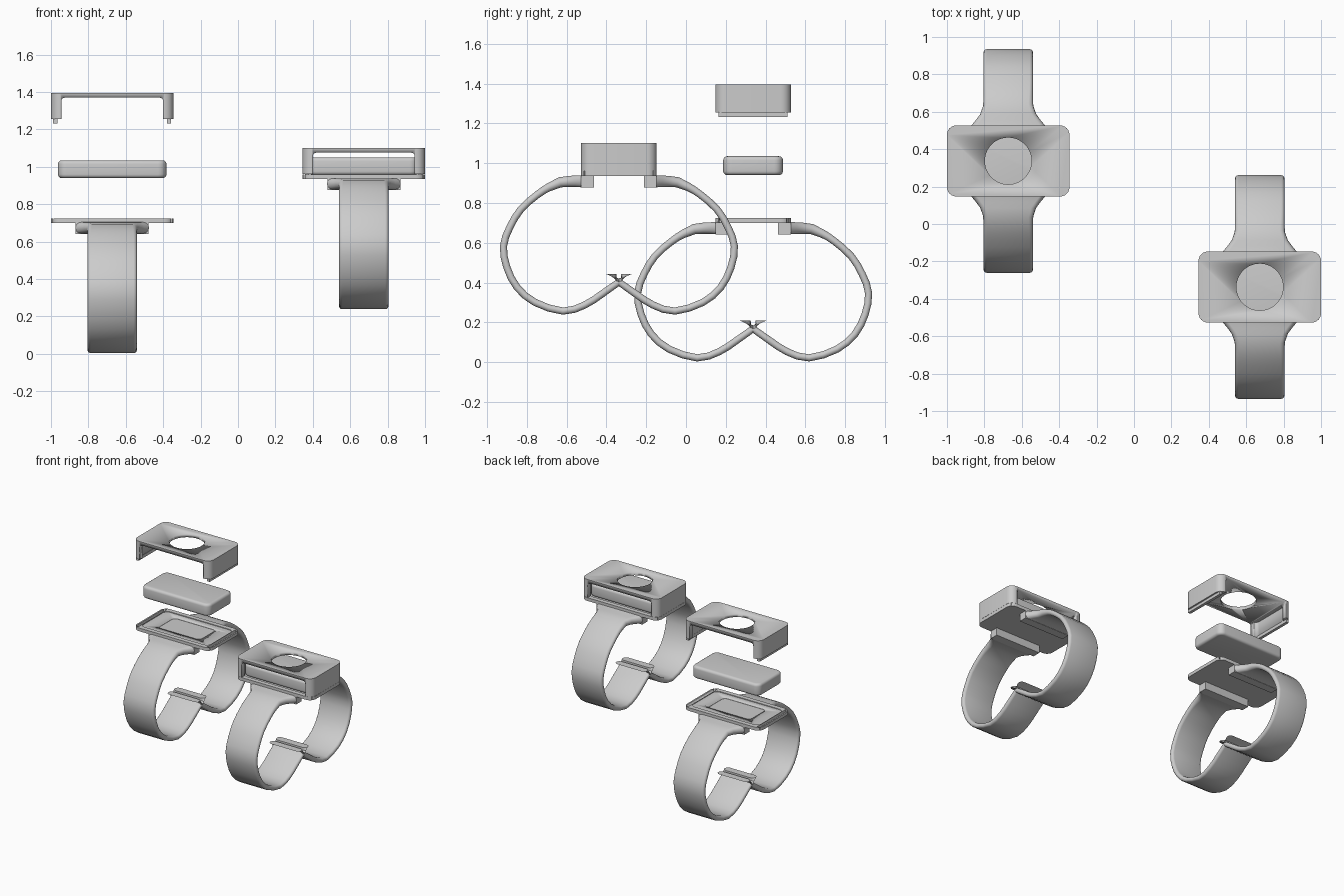
import bpy, bmesh
from math import sin, cos, pi
from mathutils import Vector

if "Cube" in bpy.data.objects:
    bpy.data.objects.remove(bpy.data.objects["Cube"])


def finish(bm, name, smooth=True):
    bmesh.ops.recalc_face_normals(bm, faces=bm.faces[:])
    me = bpy.data.meshes.new(name)
    bm.to_mesh(me)
    bm.free()
    ob = bpy.data.objects.new(name, me)
    bpy.context.collection.objects.link(ob)
    bpy.ops.object.select_all(action='DESELECT')
    ob.select_set(True)
    bpy.context.view_layer.objects.active = ob
    if smooth:
        bpy.ops.object.shade_smooth_by_angle(angle=0.6)
    return ob


def slab(name, c, w, d, z0, z1, r=0.0, bevel=0.0, seg=6):
    """Upright prism on a rounded-rectangle plan, optionally with rounded rims."""
    bm = bmesh.new()
    pts = []
    for k, (sx, sy) in enumerate(((1, 1), (-1, 1), (-1, -1), (1, -1))):
        for i in range(seg + 1 if r else 1):
            a = (k + i / seg) * pi / 2
            pts.append((c[0] + sx * (w / 2 - r) + r * cos(a),
                        c[1] + sy * (d / 2 - r) + r * sin(a), z0))
    f = bm.faces.new([bm.verts.new(p) for p in pts])
    ext = bmesh.ops.extrude_face_region(bm, geom=[f])
    bmesh.ops.translate(bm, vec=(0, 0, z1 - z0),
                        verts=[v for v in ext['geom'] if isinstance(v, bmesh.types.BMVert)])
    if bevel:
        rim = [e for e in bm.edges if abs(e.verts[0].co.z - e.verts[1].co.z) < 1e-5]
        bmesh.ops.bevel(bm, geom=rim, offset=bevel, segments=4, profile=0.5, affect='EDGES')
    return finish(bm, name)


def cylinder(name, c, r, z0, z1):
    bm = bmesh.new()
    bmesh.ops.create_cone(bm, cap_ends=True, segments=48, radius1=r, radius2=r, depth=z1 - z0)
    bmesh.ops.translate(bm, vec=(c[0], c[1], (z0 + z1) / 2), verts=bm.verts[:])
    return finish(bm, name)


def cut(ob, cutter):
    m = ob.modifiers.new("cut", 'BOOLEAN')
    m.operation, m.solver, m.object = 'DIFFERENCE', 'EXACT', cutter
    bpy.context.view_layer.objects.active = ob
    # cut goes ahead of any smoothing modifier
    bpy.ops.object.modifier_move_to_index(modifier=m.name, index=0)
    bpy.ops.object.modifier_apply(modifier=m.name)
    bpy.data.objects.remove(cutter)


# strap centre line: distance from middle, height, half width, thickness
PATH = [(.19, .674, .197, .060), (.22, .674, .172, .058), (.25, .673, .150, .056),
        (.295, .669, .134, .052), (.35, .645, .1325, .042), (.407, .609, .1325, .037),
        (.492, .534, .1325, .036), (.548, .443, .1325, .036), (.58, .348, .1325, .036),
        (.563, .242, .1325, .036), (.512, .142, .1325, .036), (.422, .066, .1325, .036),
        (.281, .022, .1325, .036), (.171, .053, .1325, .036), (.085, .108, .1325, .036),
        (0, .168, .1325, .034)]


def strap(name, c, dz, side):
    P = [Vector(p) for p in PATH]
    line = []
    # halve each step along a smooth curve
    for i in range(len(P) - 1):
        a, b = P[i], P[i + 1]
        line.append(a)
        if 4 <= i < len(P) - 2:
            line.append((9 * (a + b) - P[i - 1] - P[i + 2]) / 16)
    line.append(P[-1])
    bm = bmesh.new()
    rings = []

    def ring(inner, outer, w):
        mid, half = (inner + outer) / 2, (outer - inner) / 2
        e = half.length
        vs = []
        for k in (1, -1):
            for i in range(7):
                a = k * (-pi / 2 + pi * i / 6) if k > 0 else pi / 2 - pi * i / 6
                q = mid + half * sin(a)
                vs.append(bm.verts.new((c[0] + k * (w - e + e * cos(a)),
                                        c[1] + side * q.x, q.y + dz)))
        rings.append(vs)

    for i, p in enumerate(line):
        t = (line[min(i + 1, len(line) - 1)] - line[max(i - 1, 0)]).to_2d()
        if i == 0:
            t = Vector((1, 0))
        t.normalize()
        n = Vector((-t.y, t.x)) * p[3] / 2
        q = p.to_2d()
        ring(q + n, q - n, p[2])
    # level-cut tip of the strap
    ring(Vector((-.067, .209)), Vector((-.012, .209)), .1325)
    # the tip's two sides must match the ring before it
    a, b = rings[-2], rings[-1]
    if (a[0].co - b[0].co).length > (a[0].co - b[6].co).length:
        for v, co in zip(b, [v.co.copy() for v in b[6::-1] + b[:6:-1]]):
            v.co = co
    for a, b in zip(rings, rings[1:]):
        for i in range(len(a)):
            j = (i + 1) % len(a)
            bm.faces.new((a[i], a[j], b[j], b[i]))
    bm.faces.new(rings[0])
    bm.faces.new(rings[-1])
    return finish(bm, name)


def cover(name, c, z):
    # open-fronted housing with round window, z = bottom of its legs
    ob = slab(name, c, .655, .38, z, z + .14, .05)
    cut(ob, slab("pocket", c, .59, .31, z - .05, z + .112, .03))
    bm = bmesh.new()
    pts = [(-.272, -.05), (.272, -.05), (.272, .095)]
    pts += [(.255 + .02 * cos(a), .095 + .02 * sin(a)) for a in (pi / 4, pi / 2)]
    pts += [(-x, h) for x, h in pts[:1:-1]]
    f = bm.faces.new([bm.verts.new((c[0] + x, c[1] - .3, z + h)) for x, h in pts])
    ext = bmesh.ops.extrude_face_region(bm, geom=[f])
    bmesh.ops.translate(bm, vec=(0, .6, 0),
                        verts=[v for v in ext['geom'] if isinstance(v, bmesh.types.BMVert)])
    cut(ob, finish(bm, "opening"))
    cut(ob, cylinder("window", c, .125, z + .05, z + .2))
    # locating ribs under the legs
    for s in (-1, 1):
        slab(name + "_rib", (c[0] + s * .3045, c[1]), .022, .345, z - .022, z + .002)


def watch(tag, c, dz, module_z, cover_z):
    # base plate with seat for the module and grooves for the ribs
    base = slab("base_plate_" + tag, c, .655, .38, .70 + dz, .725 + dz, .05)
    cut(base, slab("seat", c, .58, .31, .72 + dz, .76 + dz, .04))
    cut(base, slab("inner_seat", c, .36, .20, .716 + dz, .76 + dz, .03))
    for s in (-1, 1):
        cut(base, slab("groove", (c[0] + s * .3045, c[1]), .024, .35, .702 + dz, .76 + dz))
        # strap lugs and strap halves
        slab("lug_" + tag, (c[0], c[1] + s * .158), .39, .064, .642 + dz, .702 + dz)
        strap("strap_" + tag, c, dz, s)
    slab("module_" + tag, c, .58, .30, module_z, module_z + .095, .045, .02)
    cover("cover_" + tag, c, cover_z)


watch("exploded", (-.6725, .337), 0, .94, 1.255)
watch("assembled", (.6725, -.337), .235, .956, .961)
